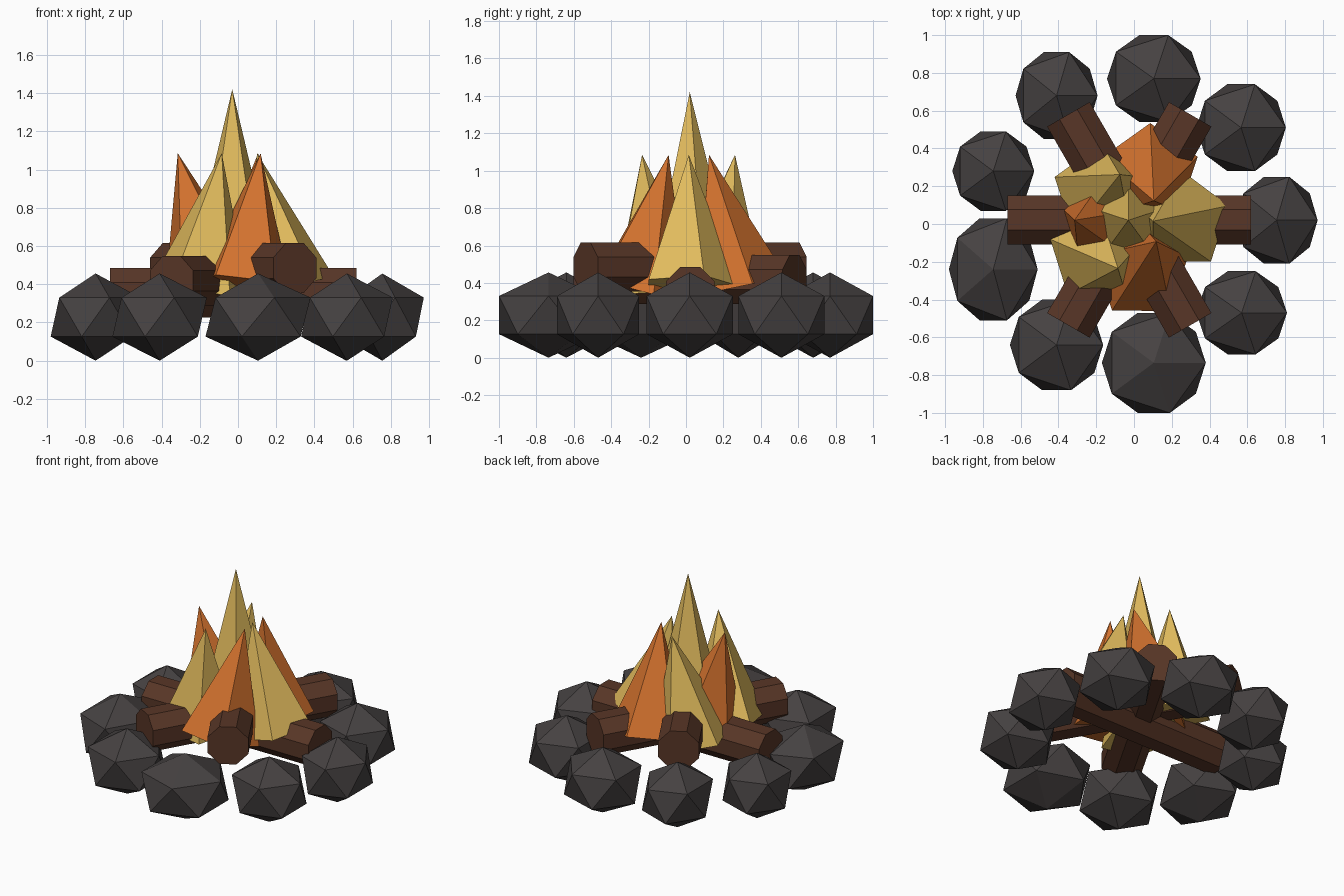
import bpy, bmesh, math
from mathutils import Vector, Matrix

cube = bpy.data.objects.get("Cube")
if cube:
    bpy.data.objects.remove(cube, do_unlink=True)


def material(name, rgb):
    mat = bpy.data.materials.new(name)
    mat.use_nodes = True
    colour = (*rgb, 1)
    mat.diffuse_color = colour
    bsdf = mat.node_tree.nodes["Principled BSDF"]
    bsdf.inputs["Base Color"].default_value = colour
    bsdf.inputs["Roughness"].default_value = 0.9
    return mat


STONE = material("dark_stone", (0.06, 0.053, 0.053))
BARK = material("brown_bark", (0.098, 0.037, 0.02))
ORANGE = material("orange_flame", (0.66, 0.17, 0.028))
YELLOW = material("yellow_flame", (0.76, 0.5, 0.11))


def finish(bm, name, mat):
    mesh = bpy.data.meshes.new(name)
    bm.to_mesh(mesh)
    bm.free()
    mesh.materials.append(mat)
    obj = bpy.data.objects.new(name, mesh)
    bpy.context.collection.objects.link(obj)
    return obj


def stone(name, x, y, half_x, half_y):
    # an icosahedron stretched to fill its width and depth
    bm = bmesh.new()
    bmesh.ops.create_icosphere(bm, subdivisions=1, radius=1)
    widest = [max(v.co[i] for v in bm.verts) for i in range(3)]
    height = 0.228
    size = (half_x / widest[0], half_y / widest[1], height / widest[2])
    bmesh.ops.scale(bm, vec=size, verts=bm.verts)
    finish(bm, name, STONE).location = (x, y, height)


def log(name, angle, z):
    # a flat-topped octagonal log lying through the hub
    bm = bmesh.new()
    radius = 0.13 / math.cos(math.pi / 8)
    bmesh.ops.create_cone(bm, cap_ends=True, segments=8, radius1=radius,
                          radius2=radius, depth=1.29)
    turn = (Matrix.Rotation(math.radians(angle), 4, 'Z')
            @ Matrix.Rotation(math.pi / 2, 4, 'Y')
            @ Matrix.Rotation(math.pi / 8, 4, 'Z'))
    bmesh.ops.transform(bm, matrix=turn, verts=bm.verts)
    finish(bm, name, BARK).location = (-0.025, 0.022, z)


def flame(name, mat, base, tip):
    # a five-sided spike leaning from its base centre to its tip
    axis = Vector(tip) - Vector(base)
    bm = bmesh.new()
    bmesh.ops.create_cone(bm, cap_ends=True, segments=5, radius1=0.265,
                          radius2=0, depth=axis.length)
    bmesh.ops.remove_doubles(bm, verts=bm.verts, dist=0.001)
    bmesh.ops.translate(bm, vec=(0, 0, axis.length / 2), verts=bm.verts)
    lean = Vector((0, 0, 1)).rotation_difference(axis).to_matrix()
    bmesh.ops.rotate(bm, matrix=lean, verts=bm.verts)
    finish(bm, name, mat).location = base


# Ring of stones
stones = [
    (0.105, 0.77, 0.248, 0.23), (0.567, 0.51, 0.237, 0.23),
    (0.755, 0.02, 0.217, 0.23), (0.57, -0.47, 0.24, 0.22),
    (0.105, -0.735, 0.275, 0.265), (-0.41, -0.64, 0.247, 0.24),
    (-0.745, -0.24, 0.235, 0.27), (-0.745, 0.28, 0.217, 0.21),
    (-0.41, 0.68, 0.217, 0.23),
]
for i, data in enumerate(stones, 1):
    stone(f"stone_{i}", *data)

# Crossed logs, stacked a little higher each time
for name, angle, z in (("lower_log", 0, 0.355), ("middle_log", 60, 0.418),
                       ("upper_log", 120, 0.485)):
    log(name, angle, z)

# Flames
LOW, TIP = 0.385, 1.085
flame("centre_flame", YELLOW, (-0.03, 0.02, 0.36), (-0.03, 0.02, 1.42))
flame("left_flame", YELLOW, (0.255, 0.015, LOW), (0.1, 0.015, TIP))
flame("front_flame", ORANGE, (0.036, -0.25, LOW), (0.118, -0.093, TIP))
flame("back_flame", ORANGE, (0.085, 0.275, LOW), (0.105, 0.123, TIP))
flame("right_flame", ORANGE, (-0.14, 0.005, LOW), (-0.315, 0.02, TIP))
flame("back_right_flame", YELLOW, (-0.17, 0.165, LOW), (-0.075, 0.262, TIP))
flame("front_right_flame", YELLOW, (-0.195, -0.16, LOW), (-0.085, -0.235, TIP))
